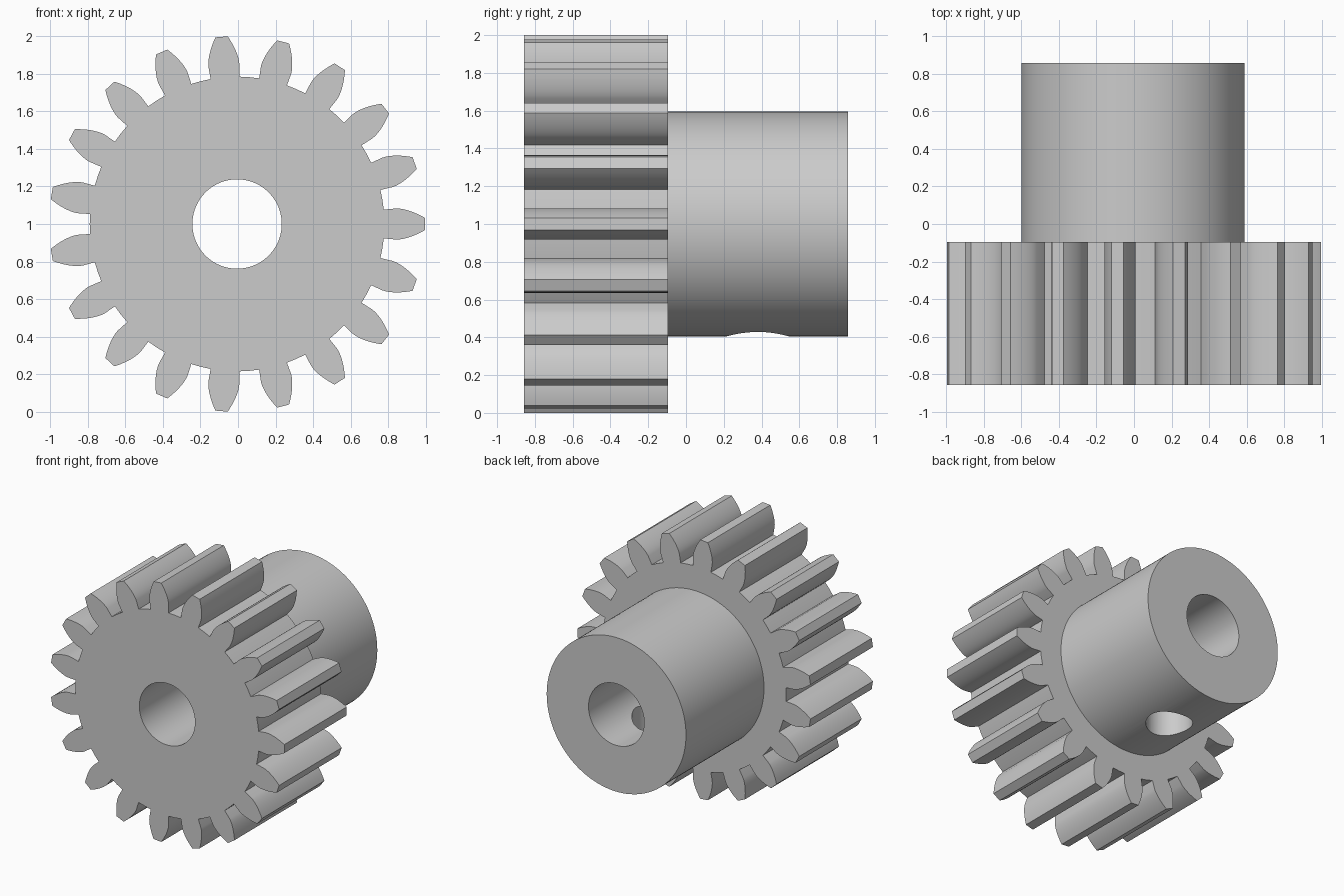
import bpy, bmesh
from math import pi, sin, cos, tan, acos, radians

if "Cube" in bpy.data.objects:
    bpy.data.objects.remove(bpy.data.objects["Cube"], do_unlink=True)

TEETH = 19
CX, CZ = -0.005, 1.0
TIP_R, ROOT_R = 1.001, 0.785
PITCH_R = TIP_R * TEETH / (TEETH + 2)
BASE_R = PITCH_R * cos(radians(20))
FRONT, STEP, BACK = -0.857, -0.095, 0.857

steel = bpy.data.materials.new("plain_grey")
steel.use_nodes = True
grey = (0.6, 0.6, 0.6, 1)
steel.diffuse_color = grey
steel.node_tree.nodes["Principled BSDF"].inputs["Base Color"].default_value = grey


def involute(r):
    a = acos(min(1, BASE_R / r))
    return tan(a) - a


def half_angle(r):
    """Half the angular width of a tooth at radius r."""
    return pi / (2 * TEETH) + involute(PITCH_R) - involute(max(r, BASE_R))


def gear_outline():
    steps = 8
    radii = [ROOT_R] + [BASE_R + (TIP_R - BASE_R) * i / steps for i in range(steps + 1)]
    flank = [(r, half_angle(r)) for r in radii]
    tooth = [(r, -h) for r, h in flank] + [(r, h) for r, h in reversed(flank)]
    tooth.append((ROOT_R, pi / TEETH))          # middle of the gap
    return [(CX + r * cos(a + 2 * pi * k / TEETH), CZ + r * sin(a + 2 * pi * k / TEETH))
            for k in range(TEETH) for r, a in tooth]


def prism(name, outline, y0, y1):
    bm = bmesh.new()
    face = bm.faces.new([bm.verts.new((x, y0, z)) for x, z in outline])
    ext = bmesh.ops.extrude_face_region(bm, geom=[face], use_keep_orig=True)
    moved = [v for v in ext["geom"] if isinstance(v, bmesh.types.BMVert)]
    bmesh.ops.translate(bm, verts=moved, vec=(0, y1 - y0, 0))
    bmesh.ops.recalc_face_normals(bm, faces=bm.faces)
    mesh = bpy.data.meshes.new(name)
    bm.to_mesh(mesh)
    bm.free()
    obj = bpy.data.objects.new(name, mesh)
    bpy.context.collection.objects.link(obj)
    mesh.materials.append(steel)
    return obj


def circle(r, n):
    return [(CX + r * cos(2 * pi * i / n), CZ + r * sin(2 * pi * i / n)) for i in range(n)]


def combine(target, tool, operation):
    bpy.ops.object.select_all(action="DESELECT")
    bpy.context.view_layer.objects.active = target
    target.select_set(True)
    mod = target.modifiers.new("join", "BOOLEAN")
    mod.operation, mod.solver, mod.object = operation, "EXACT", tool
    bpy.ops.object.modifier_apply(modifier=mod.name)
    bpy.data.objects.remove(tool, do_unlink=True)


# Toothed wheel with the hub behind it
gear = prism("gear_with_hub", gear_outline(), FRONT, STEP)
combine(gear, prism("hub", circle(0.595, 128), -0.5, BACK), "UNION")

# Shaft bore through everything
combine(gear, prism("bore_cutter", circle(0.238, 96), -1.2, 1.2), "DIFFERENCE")

# Set screw hole from the underside of the hub into the bore
bpy.ops.mesh.primitive_cylinder_add(vertices=64, radius=0.165, depth=0.8,
                                    location=(CX, 0.38, CZ - 0.4))
screw_cutter = bpy.context.object
screw_cutter.name = "screw_hole_cutter"
screw_cutter.data.materials.append(steel)
combine(gear, screw_cutter, "DIFFERENCE")

bpy.ops.object.select_all(action="DESELECT")
gear.select_set(True)
bpy.context.view_layer.objects.active = gear
bpy.ops.object.shade_smooth_by_angle(angle=radians(25))
